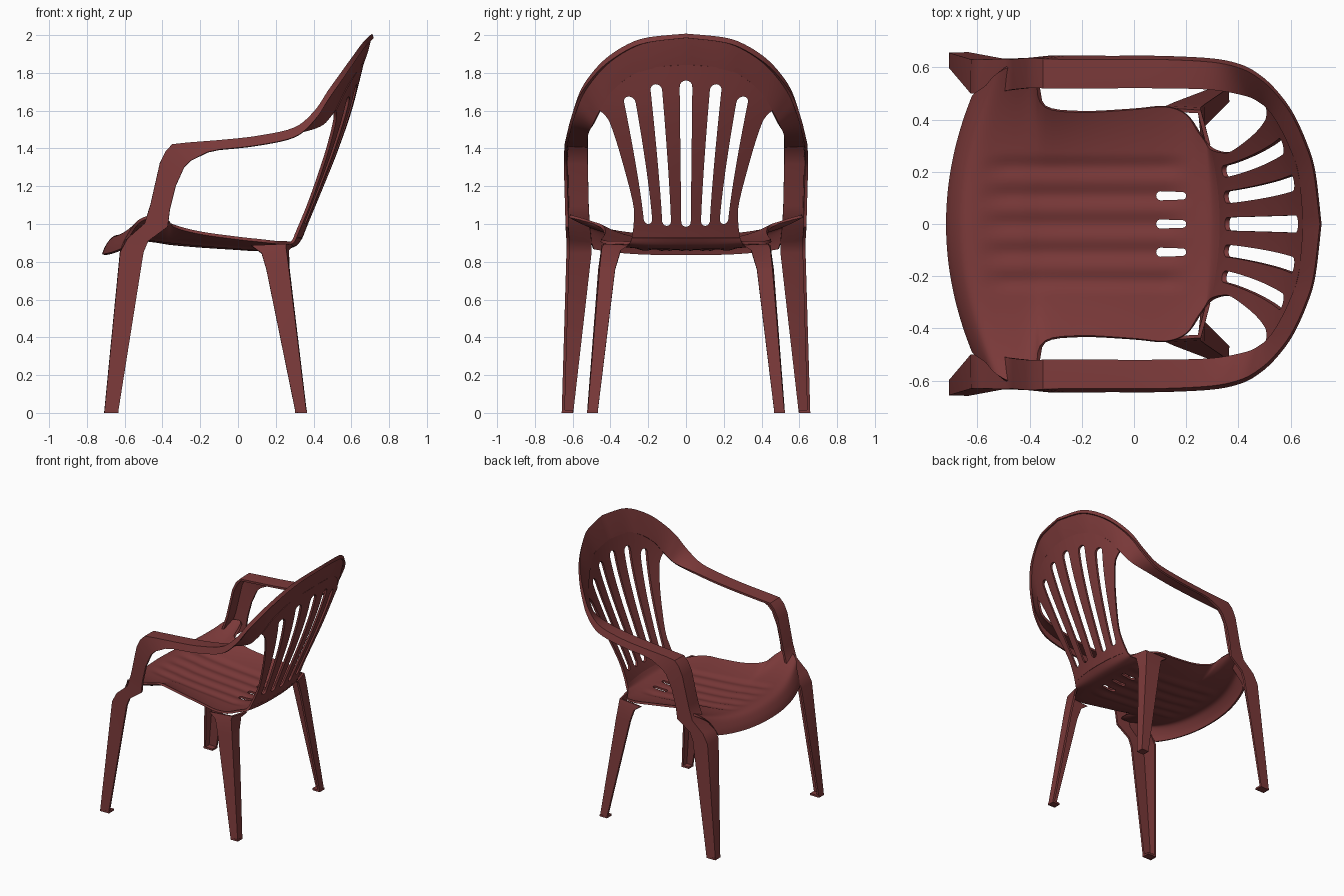
import bpy, bmesh, math
from mathutils import Vector

if "Cube" in bpy.data.objects:
    bpy.data.objects.remove(bpy.data.objects["Cube"])

plastic = bpy.data.materials.new("dark red plastic")
plastic.diffuse_color = (0.2, 0.042, 0.042, 1)
plastic.use_nodes = True
plastic.node_tree.nodes["Principled BSDF"].inputs["Base Color"].default_value = plastic.diffuse_color


def smooth_keys(keys, n):
    """Catmull-Rom refinement of a list of number tuples."""
    out = []
    for i in range(len(keys) - 1):
        p0, p1, p2, p3 = (keys[max(0, min(len(keys) - 1, i + k))] for k in (-1, 0, 1, 2))
        for s in range(n):
            t = s / n
            out.append(tuple(0.5 * (2 * b + (c - a) * t + (2 * a - 5 * b + 4 * c - d) * t * t
                                    + (3 * b - a - 3 * c + d) * t ** 3)
                             for a, b, c, d in zip(p0, p1, p2, p3)))
    return out + [tuple(keys[-1])]


def lerp_keys(keys, x):
    if x <= keys[0][0]:
        return keys[0][1]
    for (a, fa), (b, fb) in zip(keys, keys[1:]):
        if x <= b:
            return fa + (fb - fa) * (x - a) / (b - a)
    return keys[-1][1]


def grid_object(name, rows):
    bm = bmesh.new()
    vs = [[bm.verts.new(p) for p in r] for r in rows]
    for a, b in zip(vs, vs[1:]):
        for i in range(len(a) - 1):
            bm.faces.new((a[i], a[i + 1], b[i + 1], b[i]))
    me = bpy.data.meshes.new(name)
    bm.to_mesh(me)
    bm.free()
    me.materials.append(plastic)
    ob = bpy.data.objects.new(name, me)
    bpy.context.collection.objects.link(ob)
    return ob


def slot_cutter(name, slots, place, lo, hi):
    """Rounded slots: (start, end, y at start, y at end, half width at start, at end)."""
    bm = bmesh.new()
    for a0, a1, y0, y1, w0, w1 in slots:
        left, right = [], []
        n = 28
        for i in range(n + 1):
            t = 0.5 - 0.5 * math.cos(math.pi * i / n)
            a, w = a0 + (a1 - a0) * t, w0 + (w1 - w0) * t
            d = min(a - a0, a1 - a)
            h = w if d >= w else w * math.sqrt(max(0, 1 - (1 - d / w) ** 2))
            y = y0 + (y1 - y0) * t ** 1.25
            left.append((a, y - h))
            if 0 < i < n:
                right.append((a, y + h))
        loop = left + right[::-1]
        bot = [bm.verts.new(place(a, y, lo)) for a, y in loop]
        top = [bm.verts.new(place(a, y, hi)) for a, y in loop]
        bm.faces.new(bot)
        bm.faces.new(top[::-1])
        for i in range(len(loop)):
            j = (i + 1) % len(loop)
            bm.faces.new((bot[i], top[i], top[j], bot[j]))
    bmesh.ops.recalc_face_normals(bm, faces=bm.faces)
    me = bpy.data.meshes.new(name)
    bm.to_mesh(me)
    bm.free()
    ob = bpy.data.objects.new(name, me)
    ob.hide_render = True
    bpy.context.collection.objects.link(ob)
    return ob


def finish(ob, thick=0.016, mirror=False, cutter=None):
    if mirror:
        m = ob.modifiers.new("mirror", 'MIRROR')
        m.use_axis = (False, True, False)
        m.merge_threshold = 0.001
    if thick:
        s = ob.modifiers.new("thickness", 'SOLIDIFY')
        s.thickness, s.offset = thick, 0
    if cutter:
        b = ob.modifiers.new("slots", 'BOOLEAN')
        b.operation, b.solver, b.object = 'DIFFERENCE', 'EXACT', cutter
    bpy.ops.object.select_all(action='DESELECT')
    ob.select_set(True)
    bpy.context.view_layer.objects.active = ob
    bpy.ops.object.convert(target='MESH')
    bpy.ops.object.shade_smooth_by_angle(angle=math.radians(35))
    if cutter:
        bpy.data.objects.remove(cutter)


# Seat: rows of (centre x, edge x shift, half width, centre z, edge rise)
seat_keys = [(-.712, .10, .49, .838, .03), (-.695, .10, .505, .88, .03),
             (-.66, .10, .53, .925, .045), (-.61, .09, .58, .937, .08),
             (-.53, .07, .61, .93, .11), (-.44, .04, .61, .92, .12),
             (-.39, .02, .54, .912, .11), (-.34, 0, .45, .905, .085),
             (-.2, 0, .43, .893, .06), (0, 0, .44, .88, .045),
             (.12, 0, .45, .872, .04), (.2, 0, .42, .873, .03),
             (.26, -.01, .35, .877, .025), (.305, -.02, .30, .892, .01),
             (.335, -.032, .285, .93, 0)]
rows = []
for x, k, w, z, rise in smooth_keys(seat_keys, 4):
    row = []
    for i in range(81):
        u = i / 40 - 1
        y = u * w
        fade = max(0, min(1, (x + .6) / .1, (.22 - x) / .1, (.29 - abs(y)) / .03))
        ripple = .010 * fade * (.5 + .5 * math.cos(2 * math.pi * y / .11))
        row.append((x + k * u * u, y, z + rise * abs(u) ** 3 - ripple))
    rows.append(row)
seat_cut = slot_cutter("seat_slot_cutter",
                       [(.085, .2, y, y, .018, .014) for y in (-.108, 0, .108)],
                       lambda a, y, d: (a, y, d), .7, 1.1)
finish(grid_object("seat", rows), cutter=seat_cut)

# Hoop and arm stations: inner edge, outer edge
hoop_keys = [(.655, 0, 1.84, .71, 0, 2.0), (.637, .19, 1.822, .686, .2, 1.98),
             (.6, .3, 1.775, .652, .31, 1.942), (.555, .39, 1.70, .6, .42, 1.87),
             (.52, .44, 1.625, .54, .5, 1.785), (.485, .47, 1.57, .48, .555, 1.70),
             (.43, .495, 1.52, .41, .593, 1.595), (.3, .515, 1.485, .3, .615, 1.505),
             (.1, .52, 1.452, .1, .625, 1.46), (-.1, .52, 1.432, -.1, .625, 1.438)]
sections = []
hoop = smooth_keys(hoop_keys, 5)
for i, h in enumerate(hoop):
    t = min(1, i / (len(hoop) * .75))
    inner, outer = Vector(h[:3]), Vector(h[3:])
    sections.append((inner, inner.lerp(outer, .5), outer,
                     outer + Vector((0, .011 * t, -.015 - .03 * t))))

# Arm front, post and front leg: inner edge, corner, rear edge of side plate
post = [((-.25, .52, 1.42), (-.27, .625, 1.425), (-.16, .638, 1.38)),
        ((-.345, .52, 1.413), (-.345, .628, 1.417), (-.25, .638, 1.335)),
        ((-.375, .52, 1.38), (-.378, .63, 1.383), (-.285, .638, 1.30)),
        ((-.405, .52, 1.32), (-.408, .63, 1.32), (-.33, .636, 1.2)),
        ((-.455, .515, 1.1), (-.458, .625, 1.1), (-.36, .632, 1.08)),
        ((-.487, .51, 1.0), (-.49, .625, 1.0), (-.372, .63, .985)),
        ((-.59, .50, .91), (-.58, .625, .92), (-.475, .625, .91)),
        ((-.618, .50, .85), (-.618, .625, .85), (-.50, .625, .85)),
        ((-.70, .597, 0), (-.702, .65, 0), (-.635, .65, 0))]
for p in post:
    a, b, c = map(Vector, p)
    sections.append((a, a.lerp(b, .5), b, c))
finish(grid_object("hoop_arms_and_front_legs", sections), mirror=True)

# Back panel, curved in height and hollow across, with five fanned slots
profile = smooth_keys([(.93, .335), (1.0, .362), (1.2, .445), (1.4, .525),
                       (1.62, .60), (1.86, .66)], 6)
arc = [(h[1], h[2]) for h in hoop[:24]]
width = smooth_keys([(0, .285), (.12, .275), (.28, .28), (.65, .345),
                     (.88, .395), (.95, .42), (1, .455)], 4)
rows = []
for j in range(41):
    v = j / 40
    row = []
    for i in range(41):
        u = i / 20 - 1
        y = u * lerp_keys(width, v)
        z = .93 + (lerp_keys(arc, abs(u) * .455) + .005 - .93) * v
        row.append((lerp_keys(profile, z) - .4 * y * y, y, z))
    rows.append(row)
fan = [(.985, 1.76, 0, 0, .025, .034)]
for s in (-1, 1):
    fan += [(.99, 1.74, s * .102, s * .16, .023, .031),
            (1.0, 1.675, s * .2, s * .303, .022, .031)]
back_cut = slot_cutter("back_slot_cutter", fan, lambda a, y, d: (d, y, a), .1, 1.0)
finish(grid_object("back_panel", rows), cutter=back_cut)

# Rear legs: angle section, corner outward and back
rear = [((.285, .30, .89), (.25, .43, .895), (.07, .44, .885)),
        ((.262, .345, .86), (.25, .44, .87), (.125, .445, .845)),
        ((.266, .375, .76), (.264, .452, .76), (.15, .457, .76)),
        ((.357, .468, 0), (.357, .516, 0), (.305, .516, 0))]
finish(grid_object("rear_legs", [tuple(map(Vector, p)) for p in rear]), mirror=True)

# Foot pads closing the leg ends
for name, x0, x1, y0, y1 in (("front_feet", -.708, -.632, .597, .657),
                             ("rear_feet", .302, .364, .466, .523)):
    pad = grid_object(name, [[(x0, y0, .007), (x0, y1, .007)],
                             [(x1, y0, .007), (x1, y1, .007)]])
    finish(pad, thick=.014, mirror=True)
